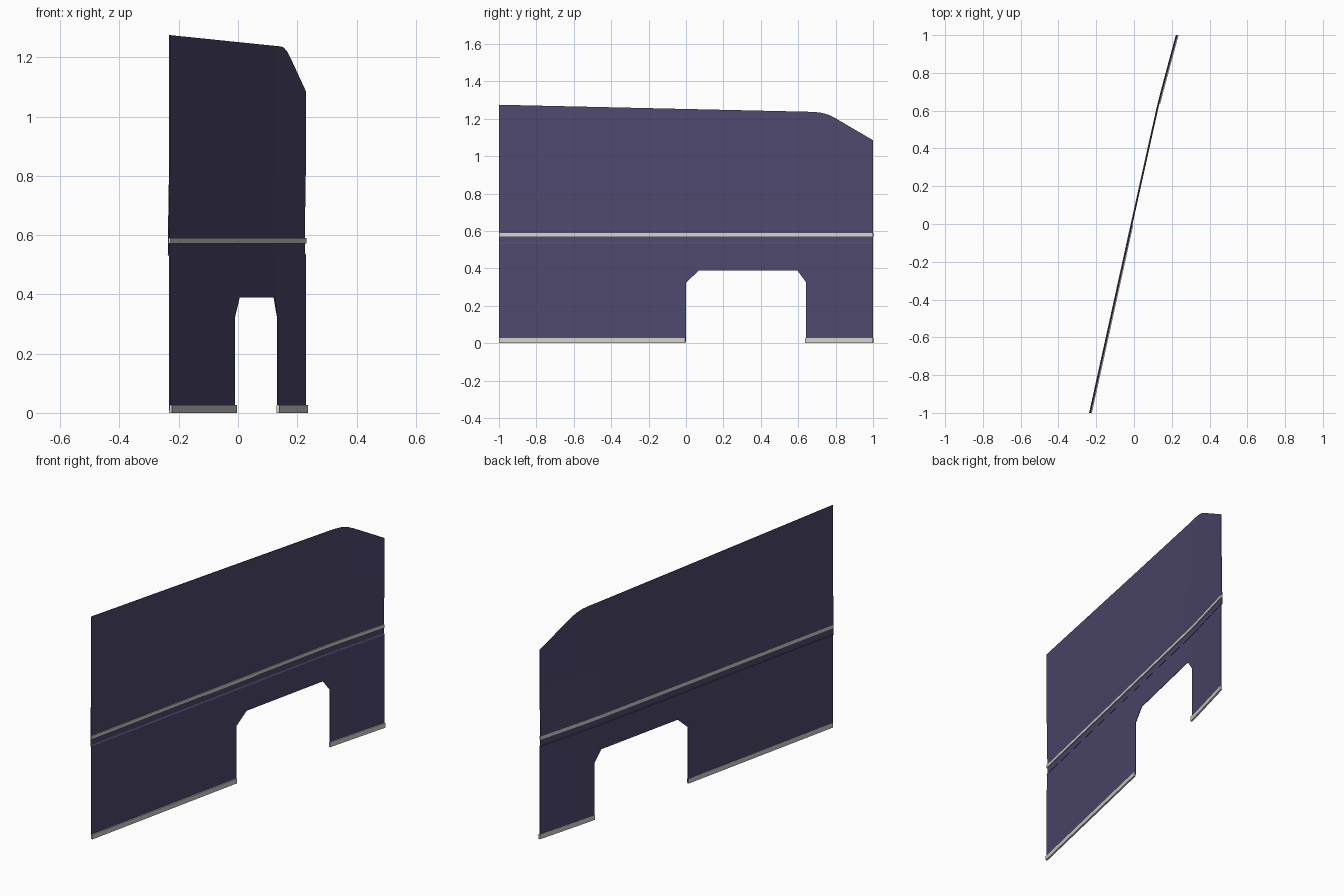
import bpy
import bmesh
from mathutils import Vector

cube = bpy.data.objects.get("Cube")
if cube:
    bpy.data.objects.remove(cube)


def material(name, rgb):
    m = bpy.data.materials.new(name)
    m.use_nodes = True
    colour = (*rgb, 1)
    m.diffuse_color = colour
    m.node_tree.nodes["Principled BSDF"].inputs["Base Color"].default_value = colour
    return m


purple = material("dusky purple", (0.078, 0.066, 0.155))
pale = material("pale grey", (0.66, 0.64, 0.61))

# Plan line of the panel (y, x) and its slight sideways profile (z, x)
PLAN = [(-1, -0.231), (0, -0.011), (0.62, 0.127), (0.7, 0.147), (1, 0.228)]
BULGE = [(0, 0), (0.53, 0), (0.537, -0.004), (0.6, -0.004), (0.85, 0), (1.3, 0)]


def lerp(table, t):
    for (a, u), (b, v) in zip(table, table[1:]):
        if t <= b:
            break
    return u + (v - u) * (t - a) / (b - a)


def sheet(name, outline, mat, thickness, shift=0.0):
    """Cut a (y, z) outline along the bends, lay it on the plan line, thicken it."""
    bm = bmesh.new()
    bm.faces.new([bm.verts.new((0, y, z)) for y, z in outline])
    cuts = [((0, y, 0), (0, 1, 0)) for y, _ in PLAN[1:-1]]
    cuts += [((0, 0, z), (0, 0, 1)) for z, _ in BULGE[1:-1]]
    for co, no in cuts:
        geom = bm.verts[:] + bm.edges[:] + bm.faces[:]
        bmesh.ops.bisect_plane(bm, geom=geom, plane_co=Vector(co),
                               plane_no=Vector(no), dist=0.0001)
    for v in bm.verts:
        v.co.x = lerp(PLAN, v.co.y) + lerp(BULGE, v.co.z) + shift
    bmesh.ops.recalc_face_normals(bm, faces=bm.faces[:])
    mesh = bpy.data.meshes.new(name)
    bm.to_mesh(mesh)
    bm.free()
    mesh.materials.append(mat)
    ob = bpy.data.objects.new(name, mesh)
    bpy.context.collection.objects.link(ob)
    mod = ob.modifiers.new("thickness", 'SOLIDIFY')
    mod.thickness = thickness
    mod.offset = 0
    return ob


def strip(name, y0, y1, z0, z1, thickness, shift):
    sheet(name, [(y0, z0), (y1, z0), (y1, z1), (y0, z1)], pale, thickness, shift)


# Main panel with a chamfered opening and a sloping rear corner
sheet("side_panel", [
    (-1, 0.01), (0, 0.01), (0, 0.325), (0.07, 0.39), (0.595, 0.39),
    (0.643, 0.325), (0.643, 0.01), (1, 0.01), (1, 1.085), (0.8, 1.202),
    (0.76, 1.222), (0.72, 1.233), (0.68, 1.237), (-1, 1.275)], purple, 0.003)

# Pale waist rail and sill strips
strip("waist_rail", -1, 1, 0.571, 0.59, 0.009, 0.003)
strip("front_sill", -1, -0.004, 0.0, 0.027, 0.01, 0.003)
strip("rear_sill", 0.638, 1, 0.0, 0.027, 0.01, 0.003)

# Thin shadow-line bead under the waist rail
sheet("waist_bead", [(-1, 0.53), (1, 0.53), (1, 0.537), (-1, 0.537)], purple, 0.006)
